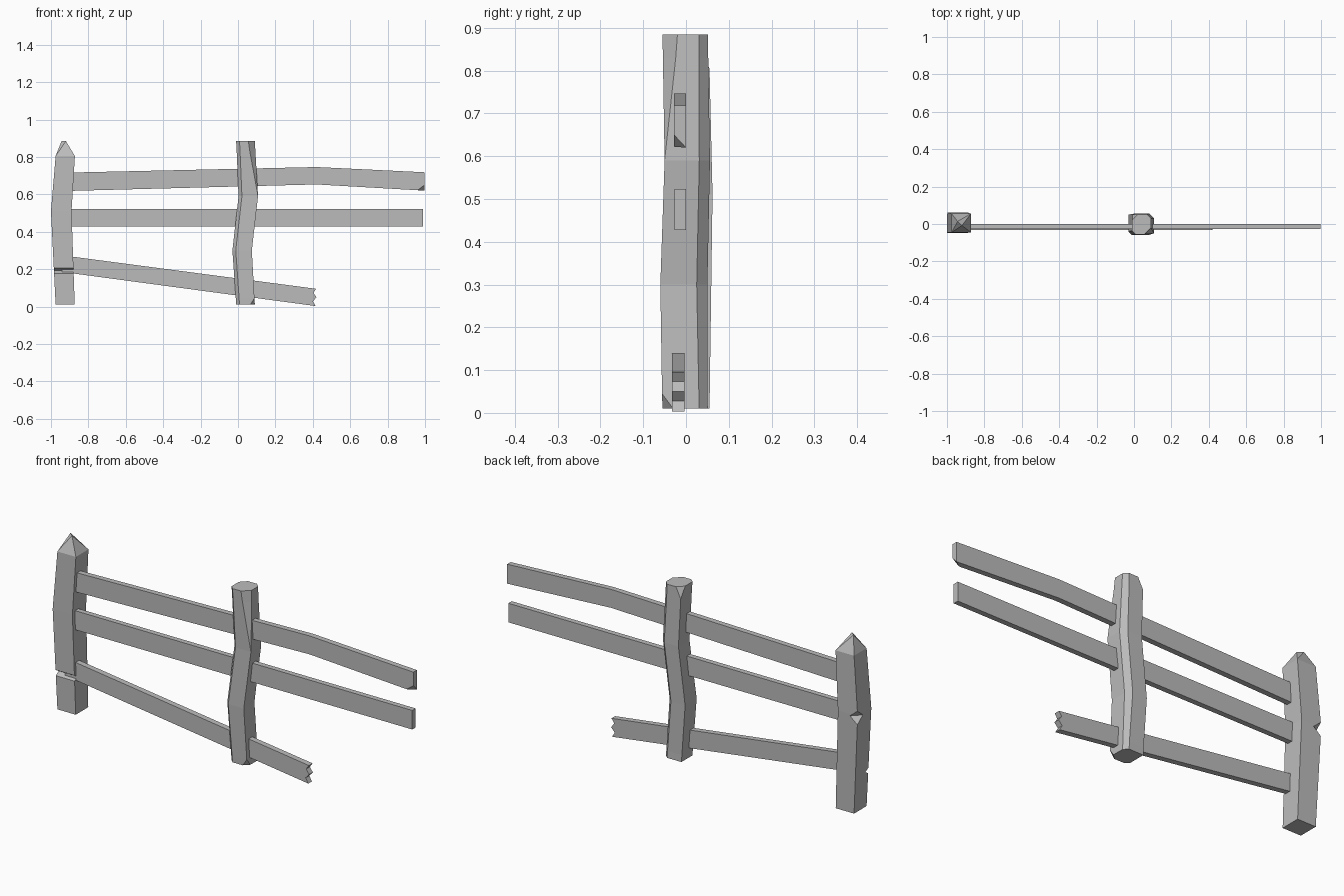
import bpy, bmesh
from mathutils import Vector

if "Cube" in bpy.data.objects:
    bpy.data.objects.remove(bpy.data.objects["Cube"], do_unlink=True)

wood = bpy.data.materials.new("weathered_grey_wood")
wood.use_nodes = True
GREY = (0.5, 0.5, 0.5, 1)
wood.diffuse_color = GREY
wood.node_tree.nodes["Principled BSDF"].inputs["Base Color"].default_value = GREY


def finish(name, bm):
    bmesh.ops.remove_doubles(bm, verts=bm.verts, dist=0.0005)
    bmesh.ops.recalc_face_normals(bm, faces=bm.faces)
    mesh = bpy.data.meshes.new(name)
    bm.to_mesh(mesh)
    bm.free()
    mesh.materials.append(wood)
    obj = bpy.data.objects.new(name, mesh)
    bpy.context.collection.objects.link(obj)
    return obj


def loft(rings):
    """Skin closed rings of equal length and cap both ends."""
    bm = bmesh.new()
    loops = [[bm.verts.new(p) for p in ring] for ring in rings]
    for a, b in zip(loops, loops[1:]):
        for i in range(len(a)):
            j = (i + 1) % len(a)
            bm.faces.new((a[i], a[j], b[j], b[i]))
    bm.faces.new(loops[0][::-1])
    bm.faces.new(loops[-1])
    return bm


def notch(post, tip, inward, slope):
    """Cut a V-shaped groove whose bottom line passes through tip."""
    tip, inward = Vector(tip), Vector(inward).normalized()
    side = inward.cross(Vector((0, 0, 1))) * 0.15
    mouth = tip - inward * 0.08
    rise = Vector((0, 0, 0.08 * slope))
    profile = [tip, mouth + rise, mouth - rise]
    cutter = finish("notch_cutter", loft([[p - side for p in profile],
                                          [p + side for p in profile]]))
    cutter.hide_render = True
    mod = post.modifiers.new("notch", "BOOLEAN")
    mod.operation, mod.solver, mod.object = "DIFFERENCE", "EXACT", cutter
    graph = bpy.context.evaluated_depsgraph_get()
    cut = bpy.data.meshes.new_from_object(post.evaluated_get(graph))
    post.modifiers.clear()
    post.data = cut
    bpy.data.objects.remove(cutter, do_unlink=True)


# Pointed end post: bowed square shaft with a narrow ridge on top
def square(x0, x1, y0, y1, z):
    return [(x0, y0, z), (x1, y0, z), (x1, y1, z), (x0, y1, z)]


end_rings = [square(-0.975, -0.873, -0.045, 0.055, 0.01),
             square(-1.0, -0.89, -0.047, 0.062, 0.51),
             square(-0.975, -0.872, -0.045, 0.055, 0.805)]
right_tip, left_tip = (-0.92, -0.008, 0.885), (-0.943, 0.014, 0.885)
bm = loft(end_rings)
cap = max(bm.faces, key=lambda f: f.calc_center_median().z)
fl, fr, br, bl = cap.verts
bm.faces.remove(cap)
t0, t1 = bm.verts.new(right_tip), bm.verts.new(left_tip)
for face in ((fr, br, t0), (bl, fl, t1), (fl, fr, t0), (fl, t0, t1),
             (br, bl, t1), (br, t1, t0)):
    bm.faces.new(face)
end_post = finish("end_post", bm)
notch(end_post, (-0.93, -0.022, 0.192), (0, 1, 0), 0.6)
notch(end_post, (-0.979, 0.040, 0.5), (1, -1, 0), 1.2)


# Crooked middle post: square section with a varying chamfer on each corner
def chamfered(z, x, y, half_x, half_y, front_right, back_right, back_left):
    cuts = [(-1, -1, 0.018), (1, -1, front_right),
            (1, 1, back_right), (-1, 1, back_left)]
    ring = []
    for sx, sy, c in cuts:
        along_x = (x + sx * (half_x - c), y + sy * half_y, z)
        along_y = (x + sx * half_x, y + sy * (half_y - c), z)
        ring += [along_y, along_x] if sx * sy > 0 else [along_x, along_y]
    return ring


finish("middle_post", loft([
    chamfered(0.01, 0.04, -0.002, 0.05, 0.053, 0.025, 0.02, 0),
    chamfered(0.045, 0.038, -0.003, 0.05, 0.053, 0, 0.02, 0),
    chamfered(0.3, 0.022, -0.005, 0.052, 0.055, 0, 0.025, 0),
    chamfered(0.59, 0.055, 0.003, 0.052, 0.053, 0, 0.025, 0),
    chamfered(0.83, 0.043, -0.001, 0.05, 0.053, 0.03, 0.022, 0),
    chamfered(0.885, 0.04, -0.002, 0.05, 0.053, 0.035, 0.02, 0.03)]))


# Rails: side outlines given depth
def rail(outline, front, back):
    return loft([[(x, y, z) for x, z in outline] for y in (front, back)])


top = rail([(-0.92, 0.618), (0.42, 0.653), (0.997, 0.62),
            (0.997, 0.718), (0.42, 0.746), (-0.92, 0.716)], -0.028, 0)
# Splintered lower corner at the free end
a, b, c = (Vector(p) for p in ((0.96, -0.028, 0.622), (0.997, -0.028, 0.65),
                               (0.997, 0, 0.62)))
bmesh.ops.bisect_plane(top, geom=top.verts[:] + top.edges[:] + top.faces[:],
                       plane_co=a, plane_no=(b - a).cross(c - a),
                       clear_inner=True)
bmesh.ops.holes_fill(top, edges=[e for e in top.edges if e.is_boundary])
finish("top_rail", top)

finish("middle_rail", rail([(-0.92, 0.427), (0.99, 0.427),
                            (0.99, 0.523), (-0.92, 0.523)], -0.027, 0))

# Fallen bottom rail with a jagged broken end
finish("bottom_rail", rail([(-0.94, 0.185), (0.415, 0.003), (0.4, 0.028),
                            (0.42, 0.05), (0.403, 0.073), (0.418, 0.095),
                            (-0.94, 0.274)], -0.033, -0.004))
